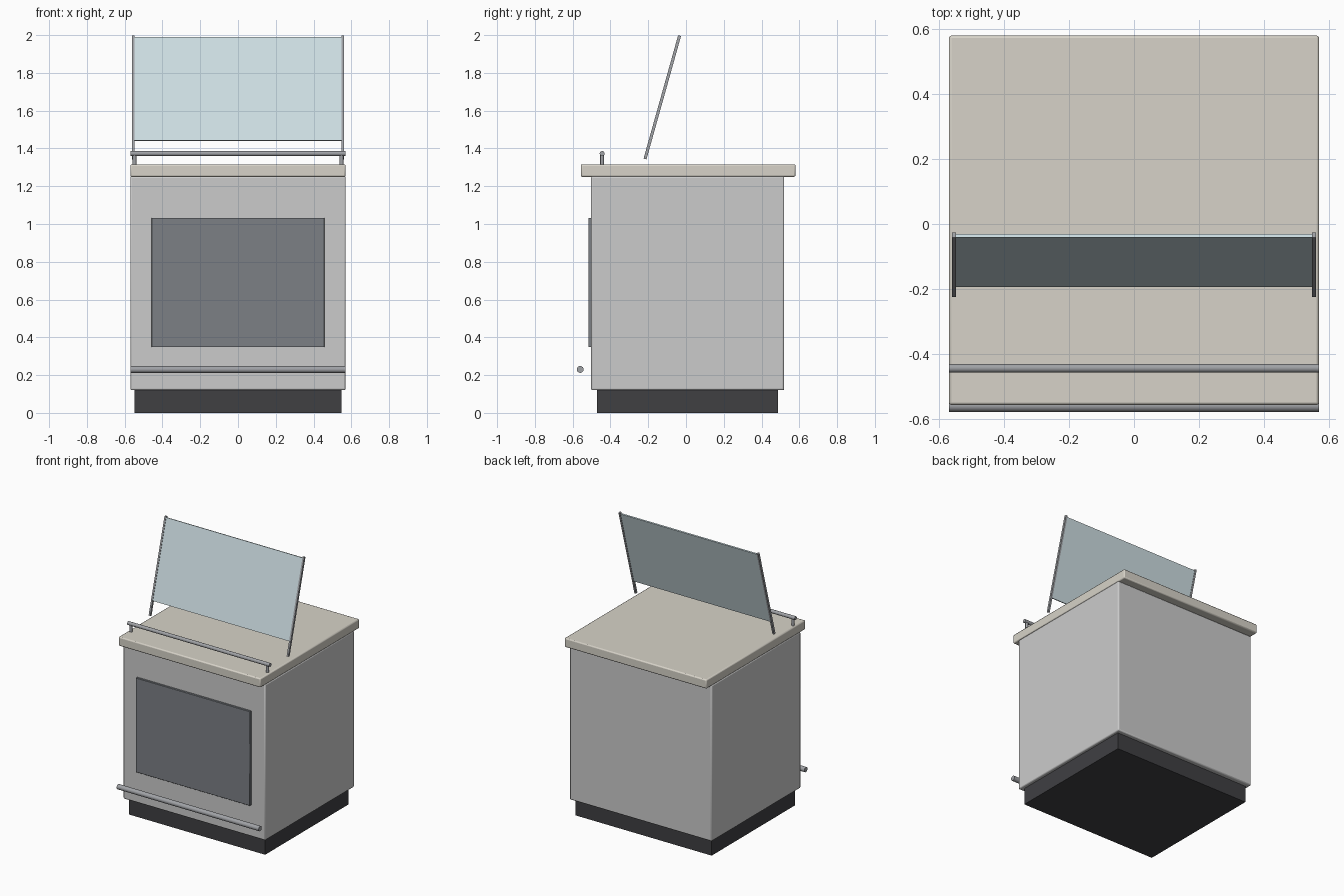
import bpy
from math import pi, atan2, hypot

if "Cube" in bpy.data.objects:
    bpy.data.objects.remove(bpy.data.objects["Cube"])


def material(name, rgb, alpha=1.0):
    m = bpy.data.materials.new(name)
    m.diffuse_color = (*rgb, alpha)
    m.use_nodes = True
    m.node_tree.nodes["Principled BSDF"].inputs["Base Color"].default_value = m.diffuse_color
    return m


steel = material("steel", (0.52, 0.52, 0.52))
dark = material("dark_plinth", (0.05, 0.05, 0.055))
stone = material("worktop", (0.68, 0.65, 0.58))
smoked = material("smoked_glass", (0.20, 0.215, 0.235))
clear = material("pale_glass", (0.62, 0.74, 0.78))
metal = material("rail_metal", (0.35, 0.36, 0.38))


def box(name, lo, hi, mat, bevel=0.0, segments=2):
    bpy.ops.mesh.primitive_cube_add(size=1, location=[(a + b) / 2 for a, b in zip(lo, hi)])
    o = bpy.context.object
    o.name = name
    o.scale = [b - a for a, b in zip(lo, hi)]
    bpy.ops.object.transform_apply(location=False, rotation=False, scale=True)
    o.data.materials.append(mat)
    if bevel:
        mod = o.modifiers.new("soft_edges", 'BEVEL')
        mod.width = bevel
        mod.segments = segments
        bpy.ops.object.shade_smooth_by_angle()
    return o


def rod(name, loc, radius, length, mat, along_x=False):
    bpy.ops.mesh.primitive_cylinder_add(vertices=24, radius=radius, depth=length, location=loc,
                                        rotation=(0, pi / 2 if along_x else 0, 0))
    o = bpy.context.object
    o.name = name
    o.data.materials.append(mat)
    bpy.ops.object.shade_smooth_by_angle()
    return o


# Cabinet
box("plinth", (-0.547, -0.47, 0), (0.547, 0.487, 0.125), dark)
box("body", (-0.57, -0.502, 0.12), (0.57, 0.52, 1.252), steel, 0.008)
box("worktop", (-0.57, -0.557, 1.25), (0.57, 0.58, 1.316), stone, 0.008)
box("door_window", (-0.458, -0.517, 0.348), (0.458, -0.498, 1.033), smoked, 0.002, 1)

# Horizontal rails
rod("door_handle", (0, -0.56, 0.23), 0.018, 1.14, metal, True)
rod("worktop_rail", (0, -0.444, 1.373), 0.013, 1.14, metal, True)
for side, sx in (("left", -1), ("right", 1)):
    rod(f"rail_post_{side}", (sx * 0.548, -0.444, 1.341), 0.01, 0.062, metal)

# Tilted lid: two side bars carrying a glass panel
low, high = (-0.217, 1.344), (-0.034, 1.997)
dy, dz = high[0] - low[0], high[1] - low[1]
length, tilt = hypot(dy, dz), -atan2(dy, dz)


def tilted(name, x, t0, t1, width, thick, mat):
    t = (t0 + t1) / 2
    h = length * (t1 - t0) / 2
    o = box(name, (-width / 2, -thick / 2, -h), (width / 2, thick / 2, h), mat)
    o.location = (x, low[0] + dy * t, low[1] + dz * t)
    o.rotation_euler = (tilt, 0, 0)


for side, sx in (("left", -1), ("right", 1)):
    tilted(f"lid_bar_{side}", sx * 0.554, 0, 1, 0.013, 0.016, metal)
tilted("lid_glass", 0, 0.15, 0.988, 1.1, 0.01, clear)
